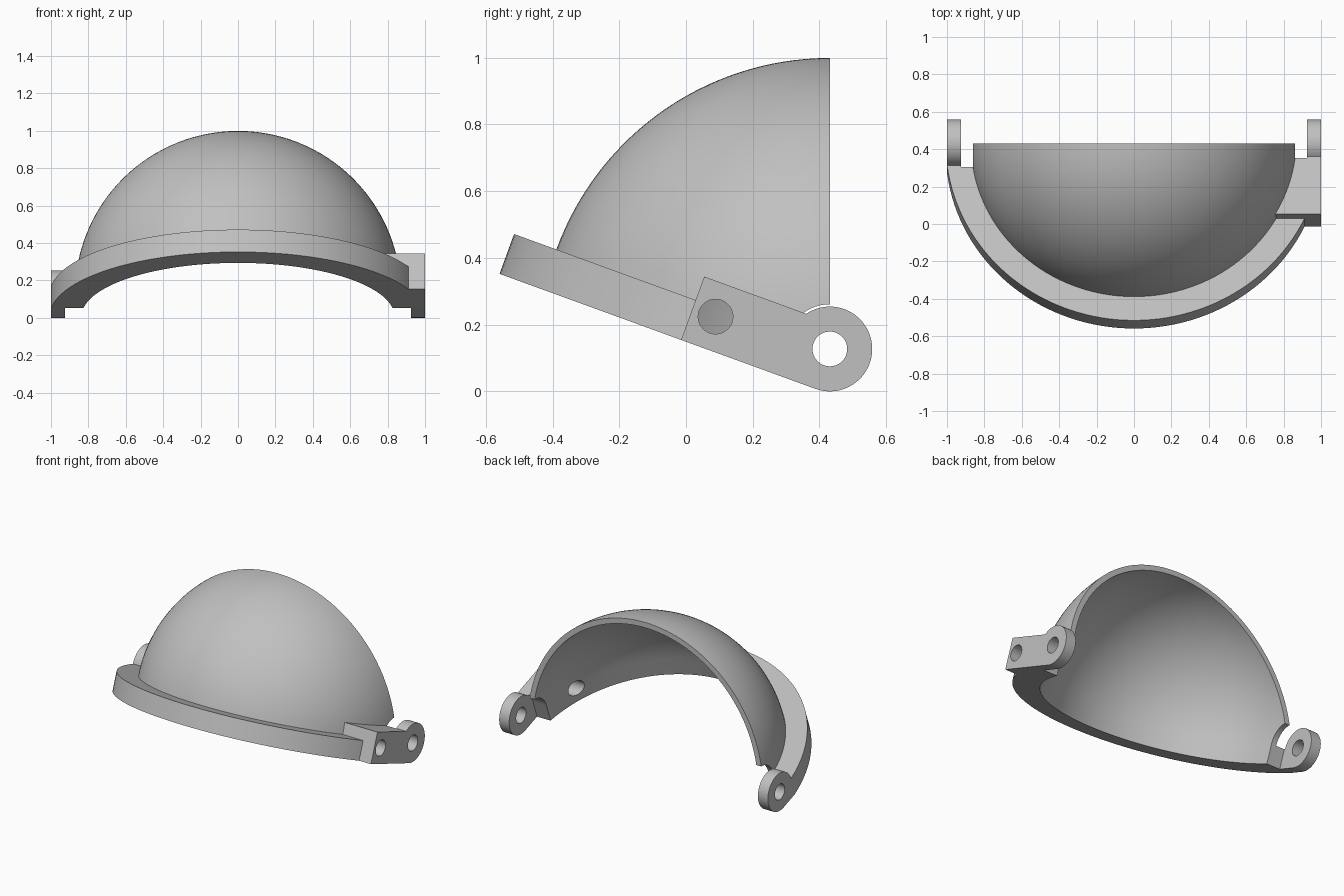
import bpy, bmesh
from math import sin, cos, asin, pi, radians
from mathutils import Matrix, Vector

cube = bpy.data.objects.get("Cube")
if cube:
    bpy.data.objects.remove(cube)

TILT = radians(20)
RING_R, DOME_R, INNER_R = 1.007, 0.872, 0.836
EAR_R, HOLE_R, GAP_R = 0.127, 0.052, 0.134
EAR_IN = 0.926
# hinge axis is the origin while modelling; this places it in the world
PLACE = Matrix.Translation((0, 0.431, EAR_R)) @ Matrix.Rotation(-TILT, 4, 'X')

grey = bpy.data.materials.new("light grey")
grey.use_nodes = True
COLOUR = (0.53, 0.53, 0.53, 1)
grey.diffuse_color = COLOUR
grey.node_tree.nodes["Principled BSDF"].inputs["Base Color"].default_value = COLOUR


def to_object(name, bm):
    bmesh.ops.recalc_face_normals(bm, faces=bm.faces)
    mesh = bpy.data.meshes.new(name)
    bm.to_mesh(mesh)
    bm.free()
    obj = bpy.data.objects.new(name, mesh)
    bpy.context.collection.objects.link(obj)
    return obj


def prism(name, profile, x0, x1):
    """Extrude a (forward, up) side profile from x0 to x1."""
    bm = bmesh.new()
    face = bm.faces.new([bm.verts.new((x0, -u, w)) for u, w in profile])
    ext = bmesh.ops.extrude_face_region(bm, geom=[face])
    verts = [g for g in ext["geom"] if isinstance(g, bmesh.types.BMVert)]
    bmesh.ops.translate(bm, verts=verts, vec=(x1 - x0, 0, 0))
    return to_object(name, bm)


def rect(u0, u1, w0, w1):
    return [(u0, w0), (u1, w0), (u1, w1), (u0, w1)]


def arc(r, a0, a1, n, u=0, w=0):
    return [(u + r * cos(a0 + (a1 - a0) * i / n), w + r * sin(a0 + (a1 - a0) * i / n))
            for i in range(n + 1)]


def circle(r, u=0, w=0, n=64):
    return arc(r, 0, 2 * pi, n, u, w)[:-1]


def cut(obj, cutters):
    """Subtract each cutter and bake the result."""
    for c in cutters:
        mod = obj.modifiers.new("cut", 'BOOLEAN')
        mod.operation, mod.solver, mod.object = 'DIFFERENCE', 'EXACT', c
        c.hide_render = True
    deps = bpy.context.evaluated_depsgraph_get()
    baked = bpy.data.meshes.new_from_object(obj.evaluated_get(deps))
    obj.modifiers.clear()
    obj.data = baked


# Shell: dome with a flat rim, revolved as one piece
profile = [(INNER_R, -EAR_R), (RING_R, -EAR_R), (RING_R, 0)]
profile += arc(DOME_R, 0, pi / 2, 40) + arc(INNER_R, pi / 2, 0, 40)
bm = bmesh.new()
verts = [bm.verts.new((max(r, 0), 0, w)) for r, w in profile]
edges = [bm.edges.new((a, b)) for a, b in zip(verts, verts[1:] + verts[:1])]
bmesh.ops.spin(bm, geom=verts + edges, axis=(0, 0, 1), cent=(0, 0, 0),
               angle=2 * pi, steps=144, use_merge=True)
bmesh.ops.remove_doubles(bm, verts=bm.verts, dist=1e-5)
loose = [e for e in bm.edges if not e.link_faces]
bmesh.ops.delete(bm, geom=loose, context='EDGES')
shell = to_object("dome_and_rim", bm)

# Cutters: upright back plane, rim end, hinge clearance, side hole, dome core
back = prism("back_cutter", rect(-2, 0, -2, 2), -2, 2)
back.data.transform(Matrix.Rotation(TILT, 4, 'X'))
rim_end = prism("rim_end_cutter", rect(-2, GAP_R, -1, 0), -2, 2)
inner_end = prism("block_end_cutter", rect(-1, GAP_R, -1, 0), -EAR_IN, EAR_IN)
clearance = prism("clearance_cutter", circle(GAP_R), -EAR_IN, EAR_IN)
side_hole = prism("side_hole_cutter", circle(HOLE_R, 0.355, -0.026), 0.5, 1.2)
pivot_hole = prism("pivot_hole_cutter", circle(HOLE_R), -1.2, 1.2)
bm = bmesh.new()
bmesh.ops.create_uvsphere(bm, u_segments=96, v_segments=48, radius=0.853)
core = to_object("core_cutter", bm)
cutters = [back, rim_end, inner_end, clearance, side_hole, pivot_hole, core]

cut(shell, [back, rim_end, clearance, side_hole])


# Hinge arms: round ear running forward into the rim
def arm_profile(front, top):
    ear = arc(EAR_R, asin(top / EAR_R), 1.5 * pi, 48)
    return ear + [(front, -EAR_R), (front, top)]


BLOCK_FRONT, BLOCK_TOP = 0.428, 0.075
right_arm = prism("right_hinge_arm", arm_profile(GAP_R, 0), -1, -EAR_IN)
left_arm = prism("left_hinge_arm", arm_profile(BLOCK_FRONT, BLOCK_TOP), EAR_IN, 1)
cut(right_arm, [pivot_hole])
cut(left_arm, [pivot_hole, side_hole])

# Block joining the left arm to the dome
block = prism("left_mount_block", rect(0, BLOCK_FRONT, -EAR_R, BLOCK_TOP), 0.7, EAR_IN)
cut(block, [inner_end, clearance, core, side_hole])

for c in cutters:
    bpy.data.objects.remove(c)

# Place, colour and shade
bpy.ops.object.select_all(action='DESELECT')
for part in (shell, right_arm, left_arm, block):
    part.data.transform(PLACE)
    part.data.materials.clear()
    part.data.materials.append(grey)
    part.select_set(True)
    bpy.context.view_layer.objects.active = part
bpy.ops.object.shade_smooth_by_angle(angle=radians(30))
